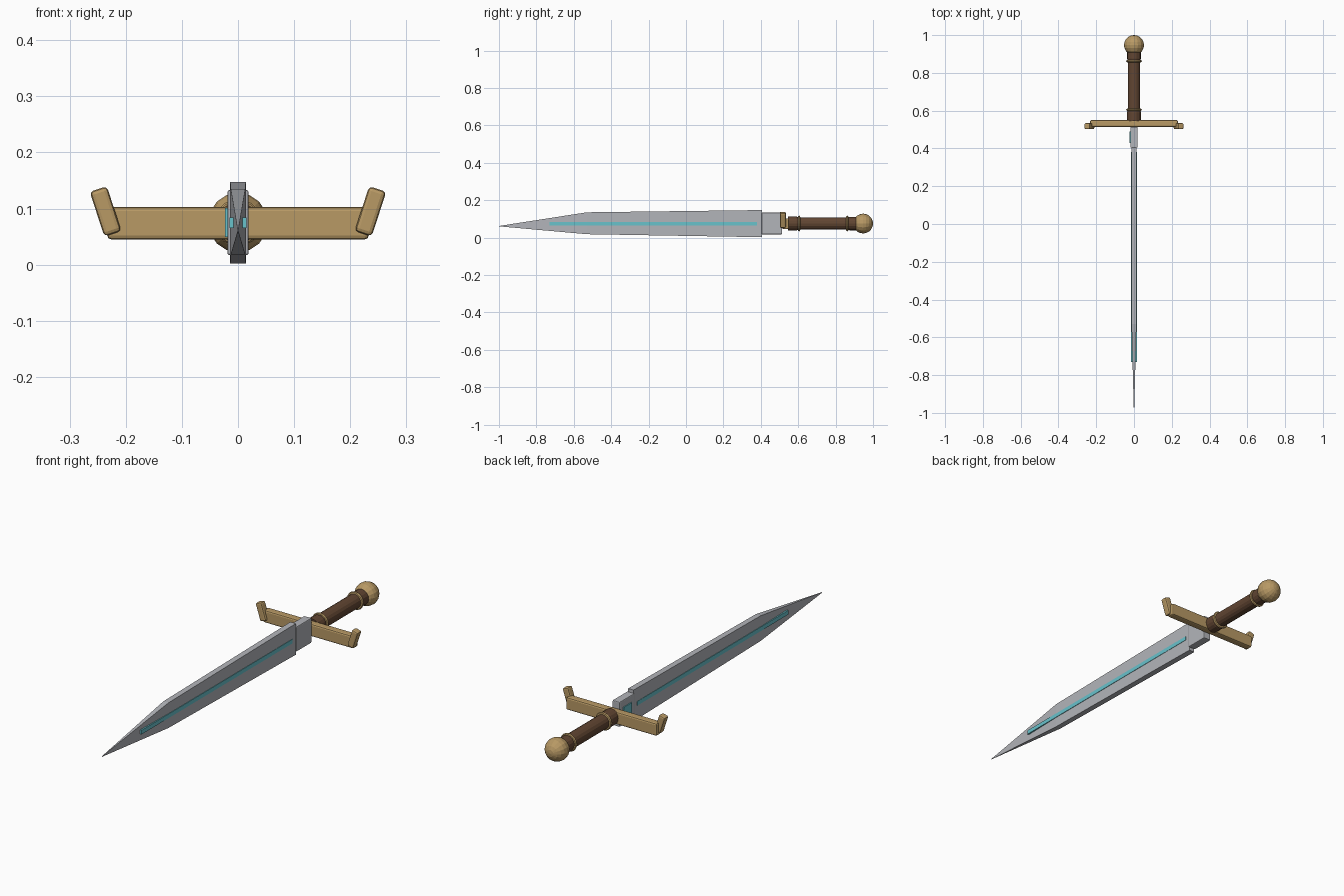
import bpy, bmesh, math
from mathutils import Matrix

if "Cube" in bpy.data.objects:
    bpy.data.objects.remove(bpy.data.objects["Cube"])

AXIS_Z = 0.075  # height of the grip axis


def material(name, rgb):
    m = bpy.data.materials.new(name)
    m.use_nodes = True
    m.diffuse_color = (*rgb, 1)
    m.node_tree.nodes["Principled BSDF"].inputs["Base Color"].default_value = (*rgb, 1)
    return m


steel = material("steel", (0.45, 0.46, 0.49))
gold = material("aged gold", (0.48, 0.32, 0.13))
leather = material("brown leather", (0.12, 0.06, 0.032))
cyan = material("cyan glow", (0.14, 0.54, 0.6))


def finish(bm, name, mat):
    bmesh.ops.recalc_face_normals(bm, faces=bm.faces)
    mesh = bpy.data.meshes.new(name)
    bm.to_mesh(mesh)
    bm.free()
    mesh.materials.append(mat)
    ob = bpy.data.objects.new(name, mesh)
    bpy.context.collection.objects.link(ob)
    return ob


def box(name, mat, center, size, bevel=0.0, tilt=0.0):
    bm = bmesh.new()
    bmesh.ops.create_cube(bm, size=1)
    bmesh.ops.scale(bm, vec=size, verts=bm.verts)
    if bevel:
        bmesh.ops.bevel(bm, geom=bm.edges[:], offset=bevel, segments=2,
                        profile=0.5, affect='EDGES')
    bmesh.ops.transform(bm, matrix=Matrix.Translation(center) @ Matrix.Rotation(tilt, 4, 'Y'),
                        verts=bm.verts)
    return finish(bm, name, mat)


def lathe(name, mat, profile, sides):
    """Spin (radius, y) points about the grip axis, capping open ends."""
    bm = bmesh.new()
    rings = []
    for r, y in profile:
        angles = [2 * math.pi * i / sides for i in range(sides)]
        rings.append([bm.verts.new((r * math.cos(a), y, AXIS_Z + r * math.sin(a)))
                      for a in angles])
    for a, b in zip(rings, rings[1:]):
        for i in range(sides):
            j = (i + 1) % sides
            bm.faces.new((a[i], a[j], b[j], b[i]))
    bm.faces.new(rings[0])
    bm.faces.new(rings[-1])
    return finish(bm, name, mat)


# Blade: rectangular sections (y, half thickness, bottom, top) running to the tip
bm = bmesh.new()
sections = [(0.405, 0.014, 0.002, 0.147), (-0.53, 0.013, 0.018, 0.135),
            (-1.0, 0.0006, 0.060, 0.062)]
loops = [[bm.verts.new(p) for p in ((-t, y, lo), (t, y, lo), (t, y, hi), (-t, y, hi))]
         for y, t, lo, hi in sections]
for a, b in zip(loops, loops[1:]):
    for i in range(4):
        j = (i + 1) % 4
        bm.faces.new((a[i], a[j], b[j], b[i]))
bm.faces.new(loops[0])
bm.faces.new(loops[-1])
finish(bm, "blade", steel)

# Blade base with a glowing plate on one side only
box("blade_base", steel, (0, 0.459, AXIS_Z), (0.038, 0.11, 0.116), 0.004)
box("base_glow_plate", cyan, (-0.0195, 0.459, AXIS_Z), (0.008, 0.06, 0.052))

# Guard bar, and glowing strips and upswept ends on both sides
box("guard_bar", gold, (0, 0.532, AXIS_Z - 0.001), (0.466, 0.036, 0.058), 0.007)
for side, s in (("left", 1), ("right", -1)):
    box("glow_strip_" + side, cyan, (s * 0.011, -0.175, AXIS_Z), (0.009, 1.11, 0.019))
    box("guard_end_" + side, gold, (s * 0.236, 0.518, 0.095), (0.032, 0.032, 0.084),
        0.007, s * math.radians(18))

# Grip with slightly flared ends
grip = lathe("grip", leather, [(0.037, 0.545), (0.037, 0.59), (0.033, 0.605),
                               (0.033, 0.862), (0.036, 0.875), (0.036, 0.91)], 16)

# Gold rings around the grip
for name, y in (("lower_ring", 0.605), ("upper_ring", 0.862)):
    lathe(name, gold, [(0.03, y - 0.007), (0.039, y - 0.005), (0.042, y),
                       (0.039, y + 0.005), (0.03, y + 0.007)], 20)

# Pommel ball
bm = bmesh.new()
bmesh.ops.create_uvsphere(bm, u_segments=16, v_segments=10, radius=0.053)
bmesh.ops.transform(bm, matrix=Matrix.Translation((0, 0.947, AXIS_Z))
                    @ Matrix.Rotation(math.pi / 2, 4, 'X'), verts=bm.verts)
finish(bm, "pommel", gold)
